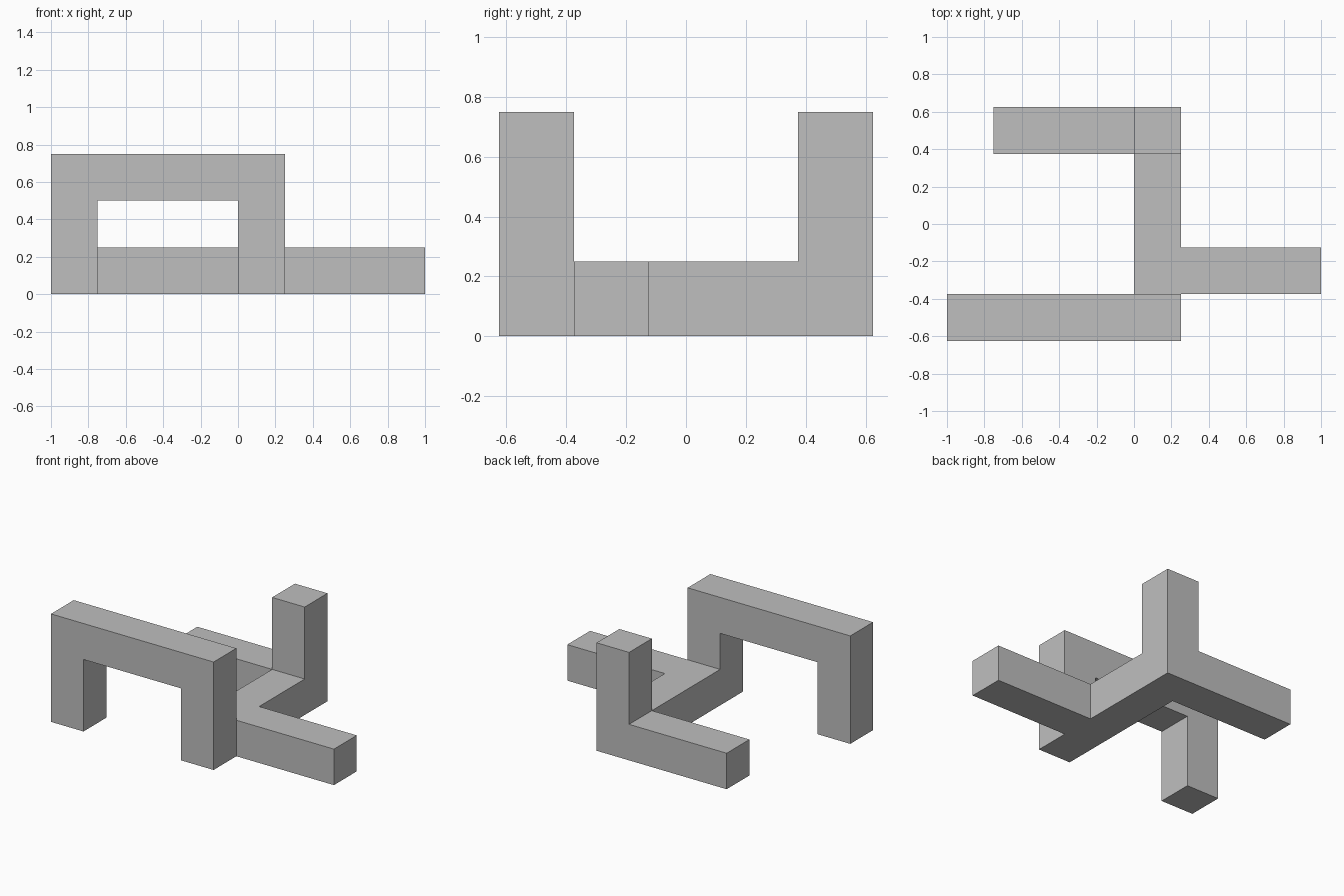
import bpy
import bmesh
from mathutils import Vector

default = bpy.data.objects.get("Cube")
if default:
    bpy.data.objects.remove(default, do_unlink=True)

UNIT = 0.25                              # thickness of every beam
ORIGIN = Vector((-1.0, -0.625, 0.0))     # low corner of the unit lattice

grey = bpy.data.materials.new("plain grey")
grey.use_nodes = True
colour = (0.52, 0.52, 0.52, 1)
grey.diffuse_color = colour
grey.node_tree.nodes["Principled BSDF"].inputs["Base Color"].default_value = colour

# Each beam runs from its first to its last unit cube
beams = {
    "arch_outer_leg": ((0, 0, 0), (0, 0, 2)),
    "arch_top": ((0, 0, 2), (4, 0, 2)),
    "arch_inner_leg": ((4, 0, 0), (4, 0, 2)),
    "floor_spine": ((4, 1, 0), (4, 4, 0)),
    "side_arm": ((4, 1, 0), (7, 1, 0)),
    "back_arm": ((1, 4, 0), (4, 4, 0)),
    "back_post": ((4, 4, 0), (4, 4, 2)),
}


def beam_cells(first, last):
    """All unit cubes between two lattice corners."""
    spans = [range(a, b + 1) for a, b in zip(first, last)]
    return {(x, y, z) for x in spans[0] for y in spans[1] for z in spans[2]}


cells = set().union(*(beam_cells(*ends) for ends in beams.values()))

# Skin the joined beams: keep only faces with no neighbouring cube
bm = bmesh.new()
for cell in cells:
    centre = Vector(cell) + Vector((0.5, 0.5, 0.5))
    for axis in range(3):
        for sign in (-1, 1):
            normal = Vector((0, 0, 0))
            normal[axis] = sign
            if tuple(int(c) for c in Vector(cell) + normal) in cells:
                continue
            u = Vector((0, 0, 0))
            u[(axis + 1) % 3] = 0.5
            v = normal.cross(u)
            middle = centre + normal / 2
            corners = (middle - u - v, middle + u - v, middle + u + v, middle - u + v)
            bm.faces.new([bm.verts.new(ORIGIN + c * UNIT) for c in corners])

# Weld the skin and merge flat areas into clean faces
bmesh.ops.remove_doubles(bm, verts=bm.verts, dist=0.001)
bmesh.ops.dissolve_limit(bm, angle_limit=0.01, verts=bm.verts, edges=bm.edges)
bmesh.ops.recalc_face_normals(bm, faces=bm.faces)

mesh = bpy.data.meshes.new("beam_frame")
bm.to_mesh(mesh)
bm.free()
mesh.materials.append(grey)
frame = bpy.data.objects.new("beam_frame", mesh)
bpy.context.collection.objects.link(frame)
